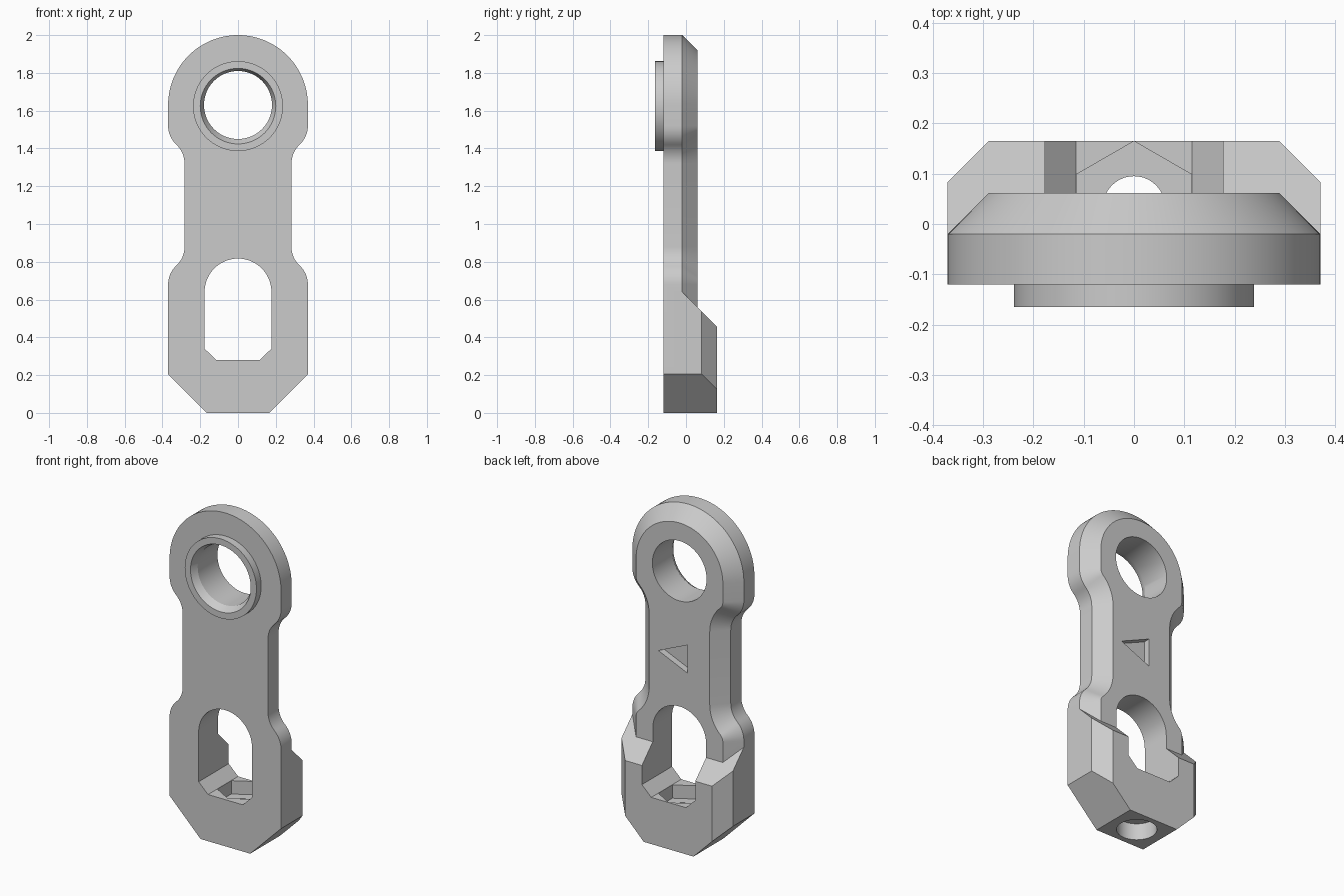
import bpy, bmesh
from math import sin, cos, pi, atan, radians

cube = bpy.data.objects.get("Cube")
if cube:
    bpy.data.objects.remove(cube)

grey = bpy.data.materials.new("light grey")
grey.use_nodes = True
grey.diffuse_color = (0.6, 0.6, 0.6, 1)
grey.node_tree.nodes["Principled BSDF"].inputs["Base Color"].default_value = (0.6, 0.6, 0.6, 1)

HALF, WAIST, FOOT = 0.37, 0.283, 0.165     # half widths of the plate
FRONT, BACK, EDGE = -0.12, 0.062, -0.02    # plate depth and chamfer start
CHAMFER = BACK - EDGE
EYE_Z, SLOT_W, SLOT_Z = 1.63, 0.177, 0.64
NUT_Y = 0.033


def loft(name, layers):
    """Skin matching rings of 3D points and cap both ends."""
    bm = bmesh.new()
    rings = [[bm.verts.new(p) for p in layer] for layer in layers]
    n = len(rings[0])
    for a, b in zip(rings, rings[1:]):
        for i in range(n):
            j = (i + 1) % n
            bm.faces.new((a[i], a[j], b[j], b[i]))
    bm.faces.new(rings[0])
    bm.faces.new(rings[-1])
    bmesh.ops.recalc_face_normals(bm, faces=bm.faces)
    mesh = bpy.data.meshes.new(name)
    bm.to_mesh(mesh)
    bm.free()
    mesh.materials.append(grey)
    obj = bpy.data.objects.new(name, mesh)
    bpy.context.collection.objects.link(obj)
    return obj


def at_y(points, y):
    return [(x, y, z) for x, z in points]


def at_z(points, z):
    return [(x, y, z) for x, y in points]


def arc(cx, cy, r, start, end, steps):
    return [(cx + r * cos(start + (end - start) * i / steps),
             cy + r * sin(start + (end - start) * i / steps)) for i in range(steps + 1)]


def circle(cx, cy, r, n=64, turn=0.0):
    return arc(cx, cy, r, turn, turn + 2 * pi, n)[:-1]


def mirrored(right):
    """Close a right-hand profile with its mirror image."""
    return right + [(-x, z) for x, z in reversed(right) if x > 1e-6]


def outline(inset):
    """Plate outline, offset inwards by the given amount."""
    mid, reach = 1.1, 0.42
    theta = 2 * atan((HALF - WAIST) / 0.2)
    r = 0.1 / sin(theta)
    shoulder = arc(HALF - r, mid + reach, r - inset, 0, -theta, 8)
    neck = arc(WAIST + r, mid + reach - 0.2, r + inset, pi - theta, pi, 8)
    upper = shoulder + neck[1:]
    lower = [(x, 2 * mid - z) for x, z in reversed(upper)]
    crown = arc(0, EYE_Z, HALF - inset, pi / 2, 0, 28)
    foot = [(HALF - inset, HALF - FOOT), (FOOT - inset, inset)]
    return mirrored(crown + upper + lower + foot)


def combine(obj, tool, operation):
    mod = obj.modifiers.new("join", 'BOOLEAN')
    mod.operation, mod.solver, mod.object = operation, 'EXACT', tool
    bpy.context.view_layer.objects.active = obj
    bpy.ops.object.modifier_apply(modifier=mod.name)
    bpy.data.objects.remove(tool)


# Plate with a chamfered back edge
link = loft("link_plate", [at_y(outline(0), FRONT), at_y(outline(0), EDGE),
                           at_y(outline(CHAMFER), BACK)])


# Thick foot block with a sloped top and chamfered rear corners
def block_ring(y, w, top):
    return at_y(mirrored([(w, top), (w, w - FOOT), (FOOT, 0)]), y)


block = loft("foot_block", [block_ring(-0.06, HALF, 0.64), block_ring(EDGE, HALF, 0.64),
                            block_ring(0.083, HALF, 0.537), block_ring(0.165, 0.288, 0.455)])
combine(link, block, 'UNION')

# Raised boss round the eye
boss_z = 1.624
boss = loft("eye_boss", [at_y(circle(0, boss_z, 0.238), -0.165), at_y(circle(0, boss_z, 0.238), -0.1)])
combine(link, boss, 'UNION')

# Eye bore with a tapered mouth
bore = loft("eye_bore", [at_y(circle(0, boss_z, 0.2), -0.2), at_y(circle(0, boss_z, 0.2), -0.165),
                         at_y(circle(0, EYE_Z, 0.18), -0.125), at_y(circle(0, EYE_Z, 0.18), 0.2)])
combine(link, bore, 'DIFFERENCE')

# Arched slot with clipped lower corners
slot = mirrored(arc(0, SLOT_Z, SLOT_W, pi / 2, 0, 20) + [(SLOT_W, 0.34), (0.115, 0.28)])
combine(link, loft("slot", [at_y(slot, -0.3), at_y(slot, 0.3)]), 'DIFFERENCE')

# Nut pocket, screw hole and screw head recess in the foot
hexagon = circle(0, NUT_Y, 0.1315, 6, pi / 2)
hole = circle(0, NUT_Y, 0.062, 40)
head = circle(0, NUT_Y - 0.01, 0.11, 48)
for name, shape, low, high in (("nut_pocket", hexagon, 0.2, 0.35),
                               ("screw_hole", hole, 0.05, 0.25),
                               ("screw_head_recess", head, -0.1, 0.1)):
    combine(link, loft(name, [at_z(shape, low), at_z(shape, high)]), 'DIFFERENCE')

# Triangular arrow recess on the back
arrow = [(0.14, 1.115), (-0.055, 1.2), (-0.055, 1.03)]
combine(link, loft("arrow_recess", [at_y(arrow, 0.022), at_y(arrow, 0.1)]), 'DIFFERENCE')

bpy.ops.object.select_all(action='DESELECT')
link.select_set(True)
bpy.context.view_layer.objects.active = link
bpy.ops.object.shade_smooth_by_angle(angle=radians(25))
